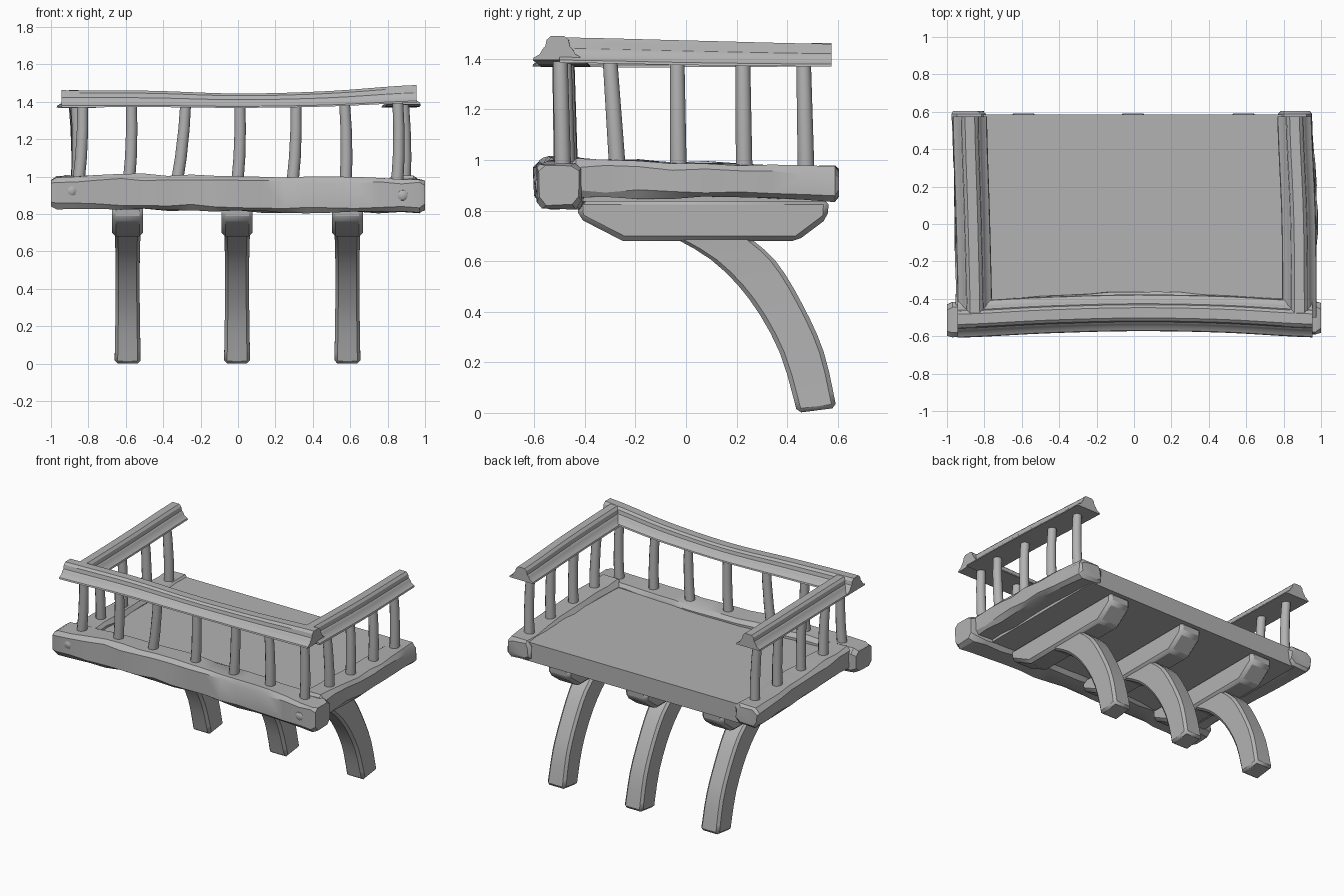
import bpy, bmesh, random
from math import cos, sin, tau
from mathutils import Vector

random.seed(4)
cube = bpy.data.objects.get("Cube")
if cube:
    bpy.data.objects.remove(cube, do_unlink=True)

grey = bpy.data.materials.new("plain grey")
grey.use_nodes = True
colour = (0.45, 0.45, 0.45, 1)
grey.diffuse_color = colour
grey.node_tree.nodes["Principled BSDF"].inputs["Base Color"].default_value = colour


def finish(name, bm, bevel=0):
    bmesh.ops.recalc_face_normals(bm, faces=bm.faces)
    mesh = bpy.data.meshes.new(name)
    bm.to_mesh(mesh)
    bm.free()
    mesh.materials.append(grey)
    ob = bpy.data.objects.new(name, mesh)
    bpy.context.collection.objects.link(ob)
    bpy.ops.object.select_all(action="DESELECT")
    ob.select_set(True)
    bpy.context.view_layer.objects.active = ob
    bpy.ops.object.shade_smooth_by_angle(angle=0.55)
    if bevel:
        mod = ob.modifiers.new("worn edges", "BEVEL")
        mod.width = bevel
        mod.limit_method = "ANGLE"
        mod.angle_limit = 0.6
    return ob


def loft(name, rings, bevel=0):
    """Skin a list of point rings and cap both ends."""
    bm = bmesh.new()
    rows = [[bm.verts.new(p) for p in ring] for ring in rings]
    n = len(rows[0])
    for a, b in zip(rows, rows[1:]):
        for i in range(n):
            j = (i + 1) % n
            bm.faces.new((a[i], a[j], b[j], b[i]))
    bm.faces.new(rows[0])
    bm.faces.new(rows[-1])
    return finish(name, bm, bevel)


def interp(stops, t):
    """Smooth value through evenly spaced stops, t from 0 to 1."""
    f = t * (len(stops) - 1)
    i = min(int(f), len(stops) - 2)
    s = f - i
    p0, p1, p2, p3 = (stops[min(max(k, 0), len(stops) - 1)] for k in range(i - 1, i + 3))
    return p1 + 0.5 * s * (p2 - p0 + s * (2 * p0 - 5 * p1 + 4 * p2 - p3 + s * (3 * (p1 - p2) + p3 - p0)))


def place(along_x, pos, side, z):
    return Vector((pos, side, z)) if along_x else Vector((side, pos, z))


# Rough hewn beam: chamfered section, uneven faces, worn ends
def beam(name, along_x, start, end, centres, half, bottoms, tops, steps):
    rings = []
    ts = [0, 0.015] + [k / steps for k in range(1, steps)] + [0.985, 1]
    for t in ts:
        tip = t in (0, 1)
        h = half * (0.86 if tip else 1)
        lo, hi = interp(bottoms, t), interp(tops, t)
        if tip:
            lo, hi = lo + 0.015, hi - 0.015
        c = interp(centres, t)
        k = 0.025
        section = [(-h, lo + k), (-h + k, lo), (h - k, lo), (h, lo + k),
                   (h, hi - k), (h - k, hi), (-h + k, hi), (-h, hi - k)]
        r = 0.007
        rings.append([place(along_x, start + (end - start) * t, c + u + random.uniform(-r, r),
                            z + random.uniform(-r, r)) for u, z in section])
    loft(name, rings)


beam("front_beam", True, -1, 1, [-0.515, -0.475, -0.46, -0.47, -0.505], 0.092,
     [0.83, 0.825, 0.815, 0.81, 0.81], [1.0, 1.01, 1.0, 0.995, 0.99], 16)
beam("left_beam", False, -0.45, 0.605, [0.88, 0.89, 0.86], 0.088,
     [0.85, 0.85, 0.84], [1.0, 0.985, 0.97], 8)
beam("right_beam", False, -0.45, 0.605, [-0.86, -0.87, -0.885], 0.088,
     [0.85, 0.845, 0.84], [1.005, 0.99, 0.975], 8)


def box(name, x0, x1, y0, y1, z0, z1, bevel=0):
    loft(name, [[(x0, y0, z), (x1, y0, z), (x1, y1, z), (x0, y1, z)] for z in (z0, z1)], bevel)


box("deck", -0.84, 0.84, -0.46, 0.585, 0.835, 0.965)

# Wooden pegs on the front beam
for name, x, y, z in (("right_peg", -0.89, -0.588, 0.925), ("left_peg", 0.88, -0.583, 0.9)):
    bm = bmesh.new()
    bmesh.ops.create_uvsphere(bm, u_segments=10, v_segments=6, radius=0.03)
    for v in bm.verts:
        v.co = Vector((v.co.x + x, v.co.y * 0.5 + y, v.co.z + z))
    finish(name, bm)

# Moulded handrail: half profile as (fraction of half width, fraction of height)
half_profile = [(1, 0), (0.96, 0.1), (0.72, 0.24), (0.62, 0.42), (0.56, 0.5),
                (0.5, 0.55), (0.44, 0.82), (0.28, 0.97)]
profile = half_profile + [(-u, v) for u, v in reversed(half_profile)]


def handrail(name, along_x, start, end, centres, half, bottoms, tops, steps):
    rings = []
    for k in range(steps + 1):
        t = k / steps
        c, lo, hi = interp(centres, t), interp(bottoms, t), interp(tops, t)
        rings.append([place(along_x, start + (end - start) * t, c + u * half, lo + v * (hi - lo))
                      for u, v in profile])
    loft(name, rings)


front_rail_y = [-0.51, -0.487, -0.475, -0.483, -0.508]
handrail("front_handrail", True, -0.945, 0.955, front_rail_y, 0.098,
         [1.37, 1.372, 1.368, 1.375, 1.395], [1.465, 1.462, 1.447, 1.46, 1.493], 20)
handrail("left_handrail", False, -0.5, 0.575, [0.885, 0.88, 0.858], 0.092,
         [1.385, 1.375, 1.37], [1.488, 1.475, 1.462], 10)
handrail("right_handrail", False, -0.5, 0.575, [-0.85, -0.862, -0.878], 0.092,
         [1.367, 1.367, 1.37], [1.462, 1.462, 1.465], 10)


# Slightly crooked round balusters
def baluster(name, foot, head):
    foot, head = Vector((*foot, 0.95)), Vector((*head, 1.39))
    rings = []
    for t in (0, 0.35, 0.7, 1):
        c = foot.lerp(head, t)
        c.x += 0.008 * sin(t * 3.14)
        r = 0.033 - 0.004 * t
        rings.append([c + Vector((r * cos(a * tau / 12), r * sin(a * tau / 12), 0))
                      for a in range(12)])
    loft(name, rings)


front_posts = [(-0.855, -0.83), (-0.585, -0.57), (-0.33, -0.28), (-0.005, 0.01),
               (0.29, 0.31), (0.575, 0.57), (0.85, 0.855)]
for i, (foot, head) in enumerate(front_posts):
    y = interp(front_rail_y, (foot + 1) / 2)
    baluster(f"front_baluster_{i + 1}", (foot, y + 0.015), (head, y + 0.005))
side_posts = [(-0.27, -0.3), (-0.03, -0.035), (0.23, 0.225), (0.475, 0.465)]
for i, (foot, head) in enumerate(side_posts):
    baluster(f"left_baluster_{i + 1}", (0.89 - 0.008 * i, foot), (0.885 - 0.008 * i, head))
    baluster(f"right_baluster_{i + 1}", (-0.86, foot), (-0.865 - 0.004 * i, head))

# Bearers under the deck, each with a curved leg sweeping back to the ground
bearer_side = [(-0.43, 0.845), (-0.425, 0.77), (-0.25, 0.68), (0.44, 0.68),
               (0.56, 0.77), (0.565, 0.845)]
inner_y, inner_z = [-0.08, 0.1, 0.25, 0.37, 0.44], [0.71, 0.605, 0.45, 0.24, 0.0]
outer_y, outer_z = [0.23, 0.355, 0.46, 0.545, 0.595], [0.71, 0.6, 0.43, 0.24, 0.02]
for side, x in (("right", -0.59), ("middle", -0.005), ("left", 0.585)):
    loft(f"{side}_bearer", [[(x + w, y, z) for y, z in bearer_side] for w in (-0.083, 0.083)], 0.02)
    rings = []
    for k in range(13):
        t = k / 12
        iy, iz, oy, oz = (interp(s, t) for s in (inner_y, inner_z, outer_y, outer_z))
        w = 0.07 - 0.006 * sin(t * 3.14)
        rings.append([(x - w, iy, iz), (x + w, iy, iz), (x + w, oy, oz), (x - w, oy, oz)])
    loft(f"{side}_leg", rings, 0.016)
